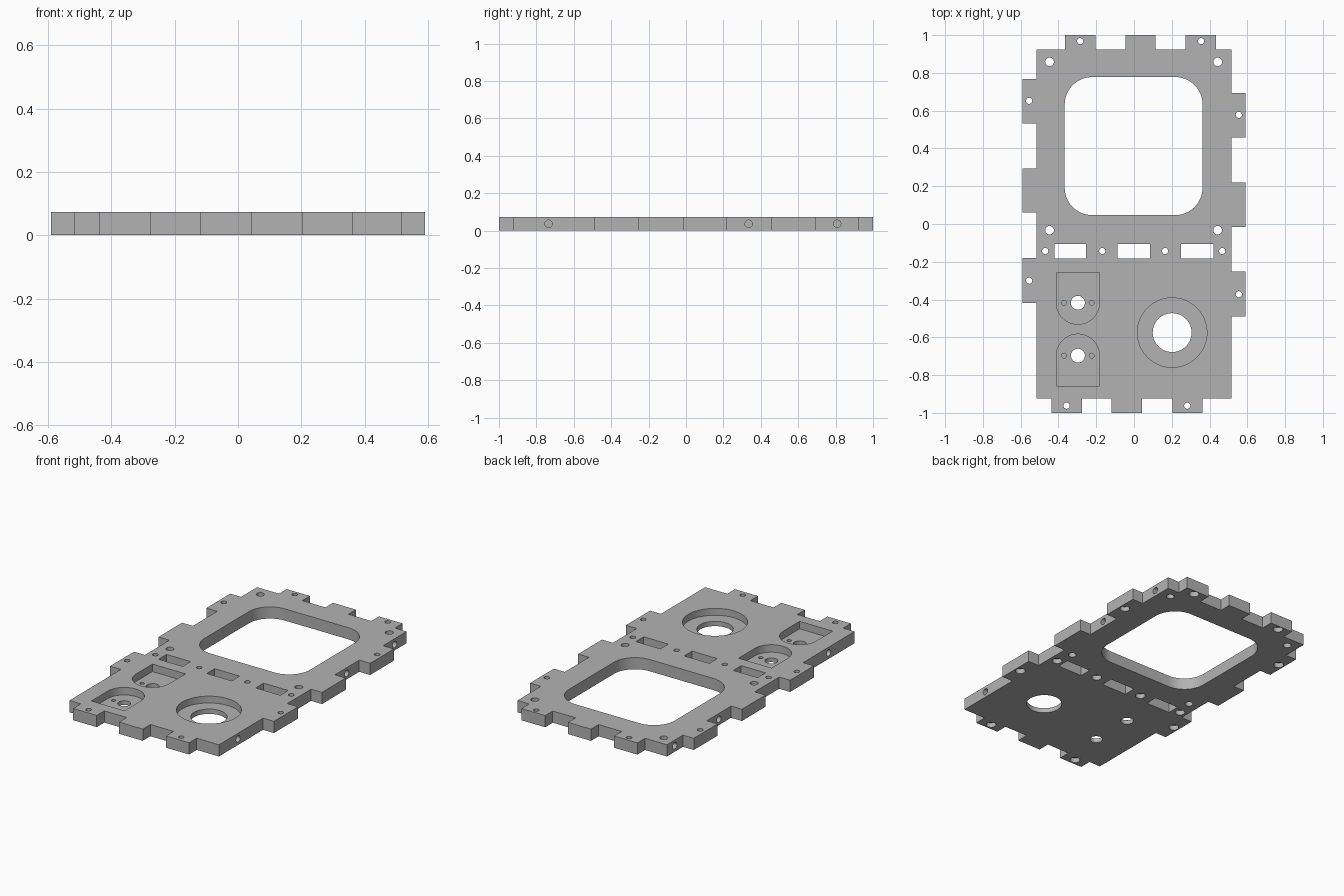
import bpy, bmesh, math

if "Cube" in bpy.data.objects:
    bpy.data.objects.remove(bpy.data.objects["Cube"])

T = 0.073                 # plate thickness
BX, BY = 0.516, 0.925     # plate body half sizes
OX, OY = 0.591, 1.0       # half sizes including the tabs

grey = bpy.data.materials.new("plain_grey")
grey.diffuse_color = (0.45, 0.45, 0.45, 1)
grey.use_nodes = True
grey.node_tree.nodes["Principled BSDF"].inputs["Base Color"].default_value = grey.diffuse_color


def prism(bm, pts, z0, z1):
    """Extrude a counter-clockwise profile from z0 to z1."""
    face = bm.faces.new([bm.verts.new((x, y, z0)) for x, y in pts])
    ext = bmesh.ops.extrude_face_region(bm, geom=[face], use_keep_orig=True)
    verts = [v for v in ext["geom"] if isinstance(v, bmesh.types.BMVert)]
    bmesh.ops.translate(bm, verts=verts, vec=(0, 0, z1 - z0))


def arc(cx, cy, r, a0, a1, n):
    return [(cx + r * math.cos(math.radians(a0 + (a1 - a0) * i / n)),
             cy + r * math.sin(math.radians(a0 + (a1 - a0) * i / n))) for i in range(n + 1)]


def circle(cx, cy, r, n=24):
    return arc(cx, cy, r, 0, 360, n)[:-1]


def rect(x0, x1, y0, y1):
    return [(x0, y0), (x1, y0), (x1, y1), (x0, y1)]


def make(name, bm):
    bmesh.ops.recalc_face_normals(bm, faces=bm.faces[:])
    me = bpy.data.meshes.new(name)
    bm.to_mesh(me)
    bm.free()
    ob = bpy.data.objects.new(name, me)
    bpy.context.collection.objects.link(ob)
    return ob


def cut(target, bm):
    """Subtract the cutter shapes from the target and discard them."""
    cutter = make("cutter", bm)
    cutter.hide_render = True
    mod = target.modifiers.new("cut", 'BOOLEAN')
    mod.operation, mod.solver, mod.object = 'DIFFERENCE', 'EXACT', cutter
    dg = bpy.context.evaluated_depsgraph_get()
    me = bpy.data.meshes.new_from_object(target.evaluated_get(dg))
    target.modifiers.clear()
    target.data = me
    bpy.data.objects.remove(cutter)


# Tabbed outline, walked counter-clockwise
front = [(-0.437, -0.275), (-0.12, 0.043), (0.203, 0.363)]
right = [(-0.49, -0.252), (-0.017, 0.219), (0.458, 0.693)]
back = [(-0.365, -0.205), (-0.045, 0.114), (0.272, 0.435)]
left = [(-0.417, -0.181), (0.06, 0.293), (0.532, 0.767)]
outline = [(-BX, -BY)]
for a, b in front:
    outline += [(a, -BY), (a, -OY), (b, -OY), (b, -BY)]
outline.append((BX, -BY))
for a, b in right:
    outline += [(BX, a), (OX, a), (OX, b), (BX, b)]
outline.append((BX, BY))
for a, b in reversed(back):
    outline += [(b, BY), (b, OY), (a, OY), (a, BY)]
outline.append((-BX, BY))
for a, b in reversed(left):
    outline += [(-BX, b), (-OX, b), (-OX, a), (-BX, a)]
bm = bmesh.new()
prism(bm, outline, 0, T)
plate = make("tabbed_panel", bm)

# Through openings: window, slots, round hole, screw and corner holes
screws = [(-0.285, 0.968), (0.355, 0.968), (-0.555, 0.652), (0.555, 0.578),
          (-0.555, -0.3), (0.555, -0.372), (-0.357, -0.962), (0.282, -0.962),
          (-0.47, -0.143), (-0.168, -0.143), (0.165, -0.143), (0.467, -0.143)]
corners = [(x, y) for x in (-0.447, 0.443) for y in (0.858, -0.033)]
pockets = [(-0.297, -0.417, 1), (-0.297, -0.697, -1)]
big = (0.202, -0.575)
R = 0.145
window = (arc(0.363 - R, 0.778 - R, R, 0, 90, 12) + arc(-0.367 + R, 0.778 - R, R, 90, 180, 12)
          + arc(-0.367 + R, 0.047 + R, R, 180, 270, 12) + arc(0.363 - R, 0.047 + R, R, 270, 360, 12))
bm = bmesh.new()
through = [window, circle(*big, 0.103, 48)]
through += [rect(a, b, -0.183, -0.105) for a, b in ((-0.42, -0.253), (-0.088, 0.086), (0.25, 0.42))]
through += [circle(x, y, 0.0165) for x, y in screws]
through += [circle(x, y, 0.023) for x, y in corners]
through += [circle(x, y, 0.037) for x, y, _ in pockets]
for pts in through:
    prism(bm, pts, -0.05, T + 0.05)
cut(plate, bm)

# Stepped recess around the round hole and two arched pockets
bm = bmesh.new()
prism(bm, circle(*big, 0.184, 64), 0.03, T + 0.05)
for x, y, s in pockets:
    r, end = 0.114, y + s * 0.161
    if s > 0:
        pts = arc(x, y, r, 180, 360, 24) + [(x + r, end), (x - r, end)]
    else:
        pts = arc(x, y, r, 0, 180, 24) + [(x - r, end), (x + r, end)]
    prism(bm, pts, 0.026, T + 0.05)
cut(plate, bm)

# Blind pin holes in the pocket floors
bm = bmesh.new()
for x, y, _ in pockets:
    for dx in (-0.073, 0.073):
        prism(bm, circle(x + dx, y, 0.013, 16), 0.01, 0.05)
cut(plate, bm)

# Screw head recesses on the underside
bm = bmesh.new()
for x, y in screws:
    prism(bm, circle(x, y, 0.029), -0.05, 0.03)
cut(plate, bm)

# Blind holes in the long side edges
bm = bmesh.new()
for side, ys in ((1, (-0.735, 0.335, 0.808)), (-1, (-0.67, 0.412, 0.846))):
    for y in ys:
        start = len(bm.verts)
        prism(bm, circle(0, 0, 0.02), BX - 0.045, BX + 0.03)
        bm.verts.ensure_lookup_table()
        for v in bm.verts[start:]:
            v.co = (side * v.co.z, y + v.co.y, T / 2 + v.co.x)
cut(plate, bm)

plate.data.materials.clear()
plate.data.materials.append(grey)
for p in plate.data.polygons:
    p.material_index = 0
bpy.context.view_layer.objects.active = plate
plate.select_set(True)
bpy.ops.object.shade_smooth_by_angle(angle=math.radians(30))
